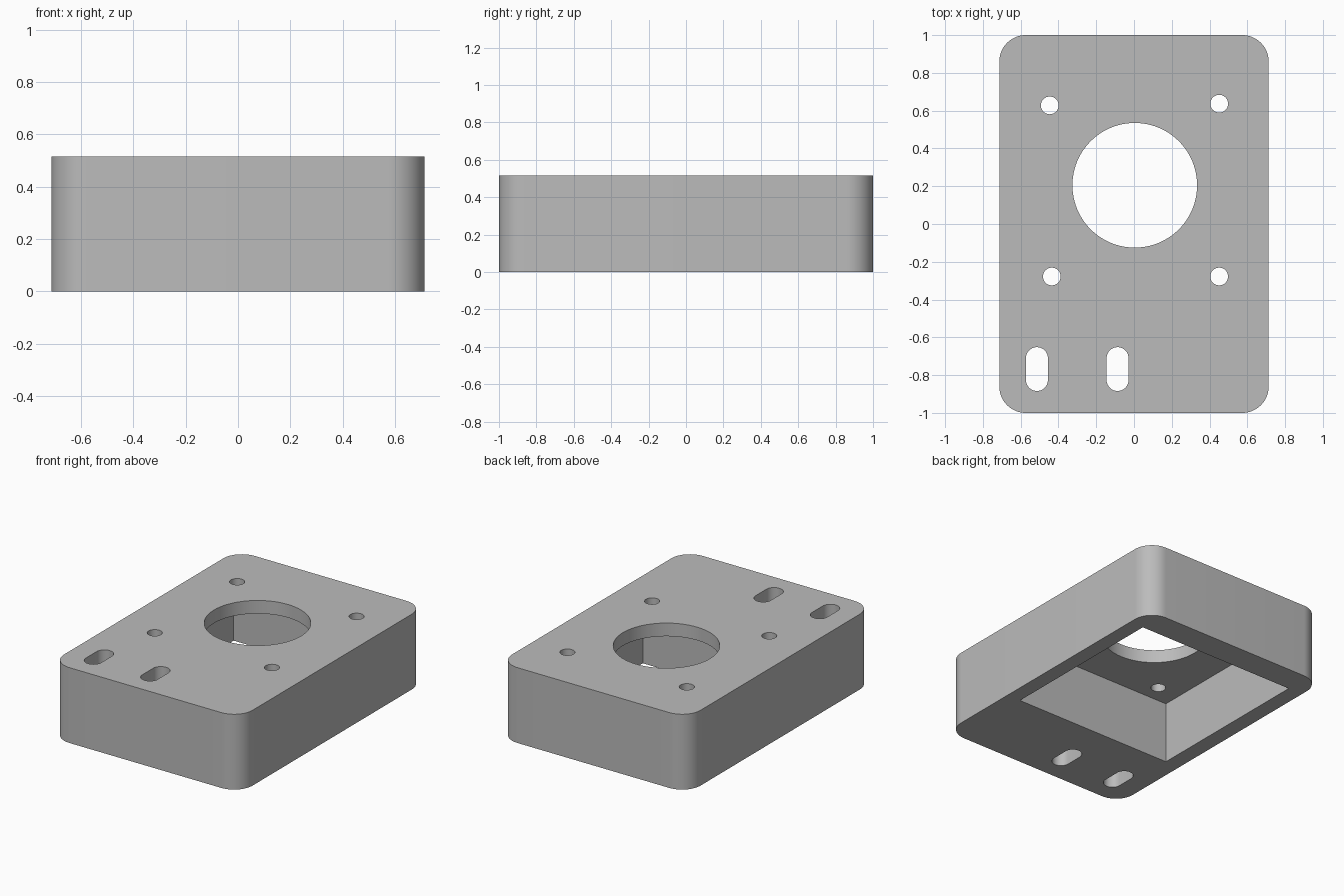
import bpy, bmesh, math

if "Cube" in bpy.data.objects:
    bpy.data.objects.remove(bpy.data.objects["Cube"])

W, L, H = 0.713, 1.0, 0.515      # half width, half length, height
CEIL = 0.425                     # underside of the top plate


def rounded_rect(cx, cy, hx, hy, r, n):
    """Outline with n segments per corner; r = 0 gives sharp corners."""
    pts = []
    for q, (sx, sy) in enumerate([(1, 1), (-1, 1), (-1, -1), (1, -1)]):
        for i in range(n + 1 if r else 1):
            a = math.pi / 2 * (q + (i / n if r else 0))
            p = (cx + sx * (hx - r) + r * math.cos(a),
                 cy + sy * (hy - r) + r * math.sin(a))
            if not pts or math.dist(p, pts[-1]) > 1e-5:
                pts.append(p)
    if math.dist(pts[0], pts[-1]) < 1e-5:
        pts.pop()
    return pts


def prism(name, pts, z0, z1):
    bm = bmesh.new()
    face = bm.faces.new([bm.verts.new((x, y, z0)) for x, y in pts])
    ext = bmesh.ops.extrude_face_region(bm, geom=[face])
    top = [v for v in ext["geom"] if isinstance(v, bmesh.types.BMVert)]
    bmesh.ops.translate(bm, verts=top, vec=(0, 0, z1 - z0))
    bmesh.ops.recalc_face_normals(bm, faces=bm.faces)
    mesh = bpy.data.meshes.new(name)
    bm.to_mesh(mesh)
    bm.free()
    ob = bpy.data.objects.new(name, mesh)
    bpy.context.collection.objects.link(ob)
    return ob


# Main block with rounded vertical corners
body = prism("mounting_block", rounded_rect(0, 0, W, L, 0.14, 16), 0, H)
grey = bpy.data.materials.new("plain grey")
grey.diffuse_color = (0.5, 0.5, 0.5, 1)
grey.use_nodes = True
grey.node_tree.nodes["Principled BSDF"].inputs["Base Color"].default_value = grey.diffuse_color
body.data.materials.append(grey)

# Square pocket open at the bottom
cutters = [prism("pocket_cutter", rounded_rect(0.003, 0.205, 0.606, 0.608, 0, 1), -0.2, CEIL)]

# Large bore and four screw holes
holes = [(0.004, 0.205, 0.33, 24), (-0.446, 0.628, 0.047, 8), (0.451, 0.637, 0.047, 8),
         (-0.435, -0.278, 0.047, 8), (0.451, -0.278, 0.047, 8)]
for x, y, r, n in holes:
    cutters.append(prism("hole_cutter", rounded_rect(x, y, r, r, r, n), 0.2, H + 0.2))

# Two slots through the solid end
for x in (-0.514, -0.087):
    cutters.append(prism("slot_cutter", rounded_rect(x, -0.768, 0.058, 0.116, 0.058, 10), -0.2, H + 0.2))

bpy.context.view_layer.objects.active = body
for c in cutters:
    c.hide_render = True
    mod = body.modifiers.new("cut", "BOOLEAN")
    mod.operation, mod.solver, mod.object = "DIFFERENCE", "EXACT", c
    bpy.ops.object.modifier_apply(modifier=mod.name)
    bpy.data.objects.remove(c)

for o in bpy.context.selected_objects:
    o.select_set(False)
body.select_set(True)
bpy.ops.object.shade_smooth_by_angle(angle=math.radians(30))
